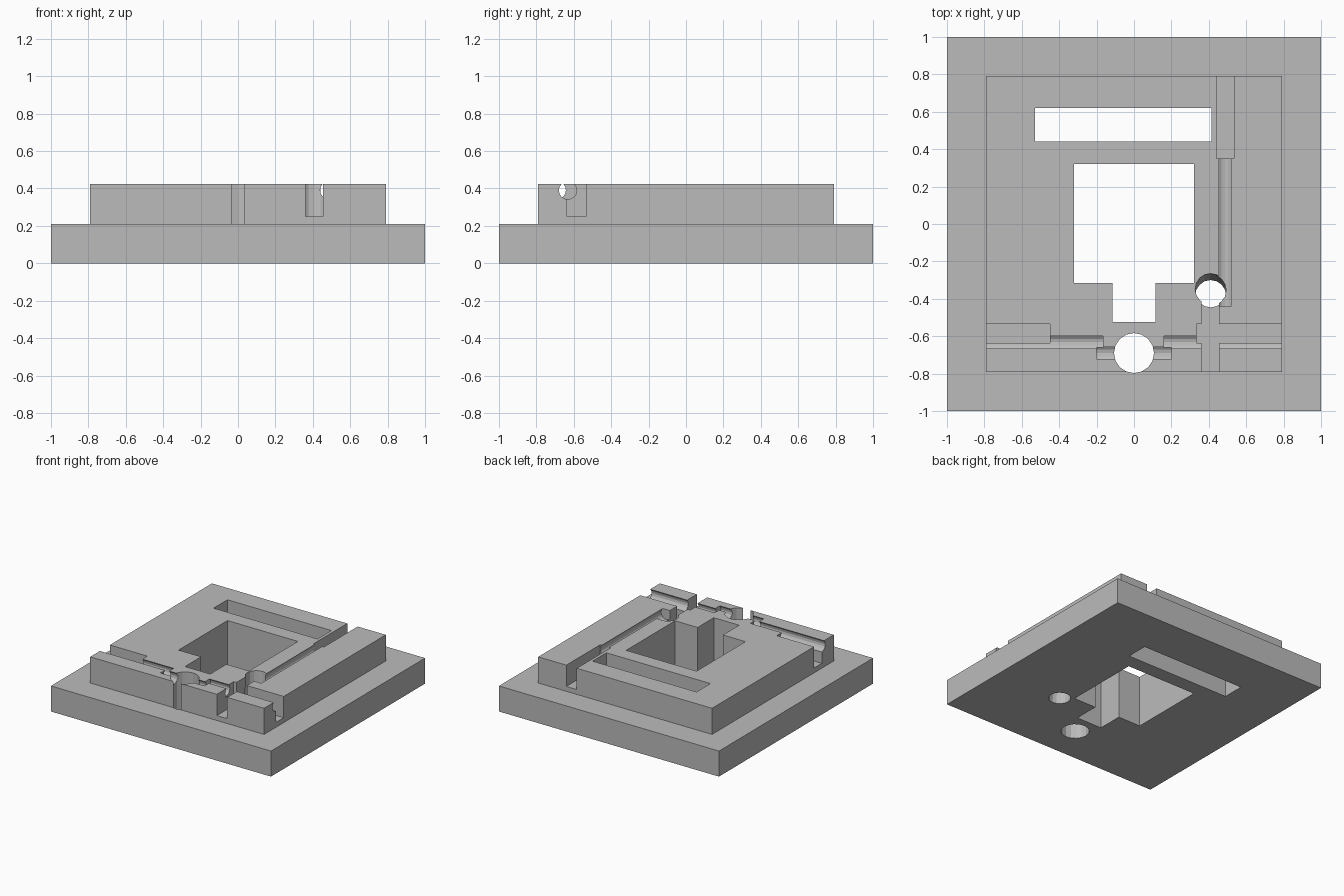
import bpy
from math import pi, atan
from mathutils import Matrix, Vector

cube = bpy.data.objects.get("Cube")
if cube:
    bpy.data.objects.remove(cube, do_unlink=True)

BASE_TOP, TOP, FLOOR = 0.21, 0.425, 0.25
ABOVE, BELOW = 0.6, -0.2

grey = bpy.data.materials.new("plain_grey")
grey.use_nodes = True
grey.diffuse_color = (0.5, 0.5, 0.5, 1)
grey.node_tree.nodes["Principled BSDF"].inputs["Base Color"].default_value = grey.diffuse_color


def box(name, x0, x1, y0, y1, z0, z1):
    """Box from its limits on each axis."""
    bpy.ops.mesh.primitive_cube_add(size=1)
    ob = bpy.context.object
    ob.name = name
    size = Matrix.Diagonal((x1 - x0, y1 - y0, z1 - z0, 1))
    ob.data.transform(Matrix.Translation(((x0 + x1) / 2, (y0 + y1) / 2, (z0 + z1) / 2)) @ size)
    return ob


def rod(name, start, end, radius, sides=16):
    """Round bar between two points."""
    a, b = Vector(start), Vector(end)
    bpy.ops.mesh.primitive_cylinder_add(vertices=sides, radius=radius, depth=(b - a).length)
    ob = bpy.context.object
    ob.name = name
    turn = (b - a).to_track_quat("Z", "Y").to_matrix().to_4x4()
    ob.data.transform(Matrix.Translation((a + b) / 2) @ turn)
    return ob


def combine(target, tool, operation):
    """Apply a boolean and discard the tool."""
    mod = target.modifiers.new(operation, "BOOLEAN")
    mod.operation, mod.solver, mod.object = operation, "EXACT", tool
    bpy.context.view_layer.objects.active = target
    bpy.ops.object.modifier_apply(modifier=mod.name)
    bpy.data.objects.remove(tool, do_unlink=True)


# Stepped body: wide plate with a smaller raised block
body = box("stepped_base", -1, 1, -1, 1, 0, BASE_TOP)
combine(body, box("raised_block", -0.79, 0.79, -0.79, 0.79, 0.1, TOP), "UNION")

# Openings right through the body
cutters = [
    box("long_slot", -0.53, 0.415, 0.44, 0.62, BELOW, ABOVE),
    box("window", -0.32, 0.32, -0.315, 0.32, BELOW, ABOVE),
    box("window_notch", -0.115, 0.115, -0.525, -0.3, BELOW, ABOVE),
]

# Square channels with a floor
cutters += [
    box("back_channel", 0.44, 0.535, 0.35, 0.9, FLOOR, ABOVE),
    box("front_channel", 0.36, 0.455, -0.9, -0.38, FLOOR, ABOVE),
    box("right_channel", -0.9, -0.45, -0.635, -0.535, FLOOR, ABOVE),
    box("left_channel", 0.335, 0.9, -0.635, -0.535, FLOOR, ABOVE),
]

# Round grooves lying just under the top face
GROOVE_Z, GROOVE_R = 0.39, 0.048
for name, a, b in [
    ("right_groove", (-0.9, -0.632), (-0.165, -0.632)),
    ("left_groove", (0.16, -0.632), (0.9, -0.632)),
    ("cross_groove", (-0.2, -0.69), (0.2, -0.69)),
    ("long_groove", (0.487, -0.44), (0.487, 0.5)),
]:
    cutters.append(rod(name, (*a, GROOVE_Z), (*b, GROOVE_Z), GROOVE_R))

# Round holes, the second one leaning slightly back
cutters.append(rod("front_hole", (0, -0.69, BELOW), (0, -0.69, ABOVE), 0.107))
lean = 0.082
cutters.append(rod("leaning_hole", (0.41, -0.383 + lean * BELOW, BELOW),
                   (0.41, -0.383 + lean * ABOVE, ABOVE), 0.083))

for cutter in cutters:
    # The front hole only opens the raised block, not the plate's front edge
    combine(body, cutter, "DIFFERENCE")

body.data.materials.clear()
body.data.materials.append(grey)
for face in body.data.polygons:
    face.material_index = 0
    face.use_smooth = False
